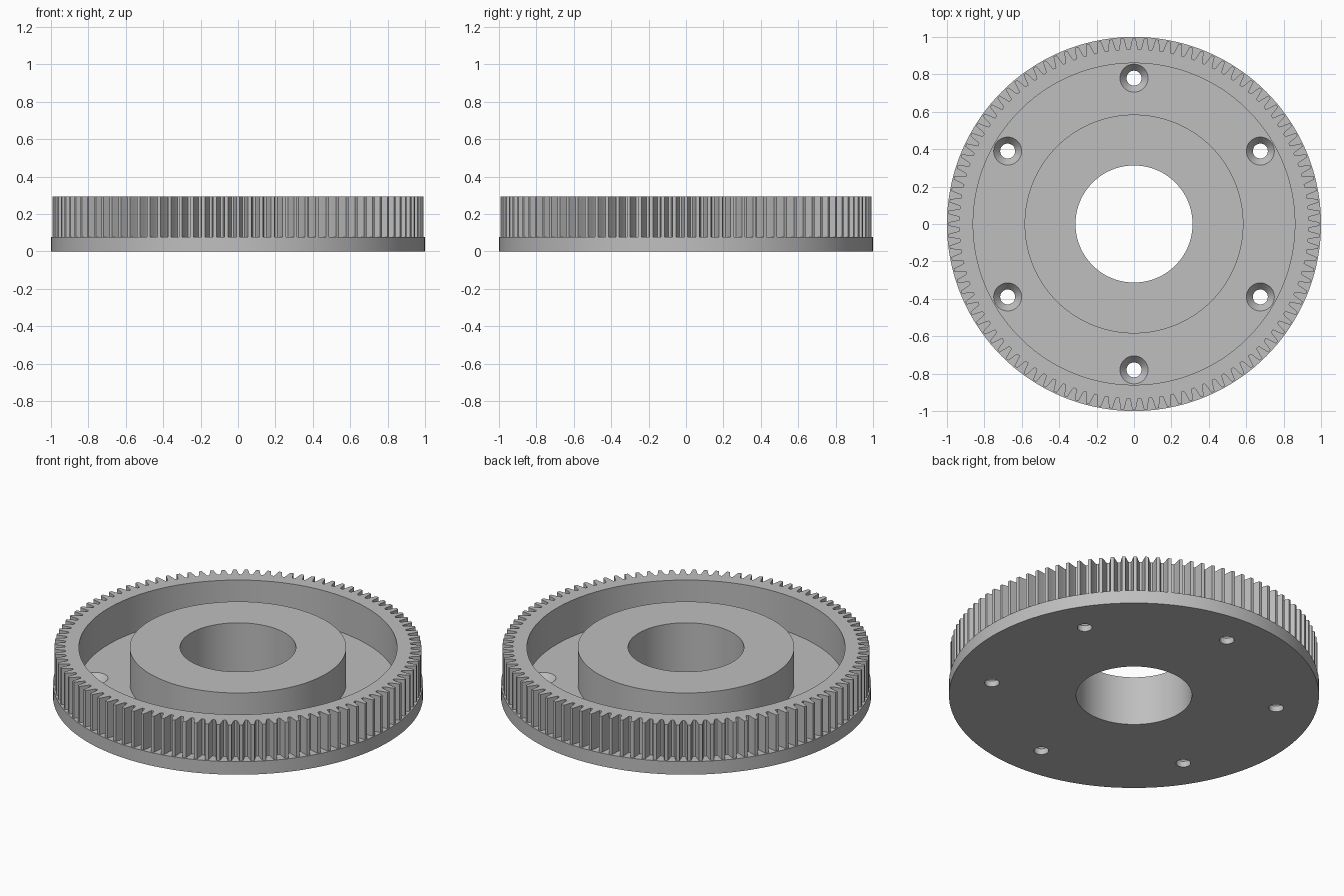
import bpy, bmesh
from math import sin, cos, tau, radians
from mathutils import Matrix

if "Cube" in bpy.data.objects:
    bpy.data.objects.remove(bpy.data.objects["Cube"])

FLOOR, TOP = 0.078, 0.294
RIM_INNER, HUB, BORE = 0.86, 0.585, 0.313
TEETH = 100

steel = bpy.data.materials.new("plain_grey")
steel.use_nodes = True
grey = (0.52, 0.52, 0.52, 1)
steel.diffuse_color = grey
steel.node_tree.nodes["Principled BSDF"].inputs["Base Color"].default_value = grey


def make_object(name, bm):
    bmesh.ops.recalc_face_normals(bm, faces=bm.faces)
    mesh = bpy.data.meshes.new(name)
    bm.to_mesh(mesh)
    bm.free()
    mesh.materials.append(steel)
    obj = bpy.data.objects.new(name, mesh)
    bpy.context.collection.objects.link(obj)
    return obj


def lathe(bm, profile, steps, offset=(0, 0, 0)):
    """Revolve a closed (radius, z) profile about a vertical axis."""
    verts = [bm.verts.new((r, 0, z)) for r, z in profile]
    edges = [bm.edges.new((a, b)) for a, b in zip(verts, verts[1:] + verts[:1])
             if a.co.x + b.co.x > 0]
    bmesh.ops.spin(bm, geom=verts + edges, axis=(0, 0, 1), cent=(0, 0, 0),
                   angle=tau, steps=steps, use_merge=True)
    bmesh.ops.remove_doubles(bm, verts=bm.verts, dist=1e-5)
    bmesh.ops.transform(bm, matrix=Matrix.Translation(offset), verts=bm.verts)


def activate(obj):
    bpy.ops.object.select_all(action='DESELECT')
    obj.select_set(True)
    bpy.context.view_layer.objects.active = obj


def smooth(obj, angle=30):
    activate(obj)
    bpy.ops.object.shade_smooth_by_angle(angle=radians(angle))


# Flanged base disc with raised hub and central bore
bm = bmesh.new()
lathe(bm, [(1, 0), (1, FLOOR), (HUB, FLOOR), (HUB, TOP), (BORE, TOP), (BORE, 0)], 144)
base = make_object("base_and_hub", bm)

# Six countersunk screw holes
hole = [(0, -0.05), (0.04, -0.05), (0.04, 0.035), (0.075, FLOOR),
        (0.075, FLOOR + 0.05), (0, FLOOR + 0.05)]
for k in range(6):
    a = tau * (k + 0.5) / 6
    bm = bmesh.new()
    lathe(bm, hole, 32, (0.78 * cos(a), 0.78 * sin(a), 0))
    cutter = make_object("hole_cutter", bm)
    cutter.hide_render = True
    activate(base)
    cut = base.modifiers.new("screw_hole", 'BOOLEAN')
    cut.operation = 'DIFFERENCE'
    cut.solver = 'EXACT'
    cut.object = cutter
    bpy.ops.object.modifier_apply(modifier=cut.name)
    bpy.data.objects.remove(cutter)
smooth(base)

# Toothed rim: half a tooth as (fraction of pitch, radius), mirrored and repeated
half = [(0.39, 0.934), (0.32, 0.944), (0.25, 0.964), (0.14, 0.993)]
tooth = [(-f, r) for f, r in half] + [(f, r) for f, r in reversed(half)]
outline = [(tau * (k + f) / TEETH + tau / 4, r) for k in range(TEETH) for f, r in tooth]

bm = bmesh.new()
columns = []
for a, r in outline:
    ring = [(r, FLOOR), (r, TOP), (RIM_INNER, TOP), (RIM_INNER, FLOOR)]
    columns.append([bm.verts.new((q * cos(a), q * sin(a), z)) for q, z in ring])
for p, q in zip(columns, columns[1:] + columns[:1]):
    for i in range(4):
        j = (i + 1) % 4
        bm.faces.new((p[i], q[i], q[j], p[j]))
smooth(make_object("toothed_rim", bm))
